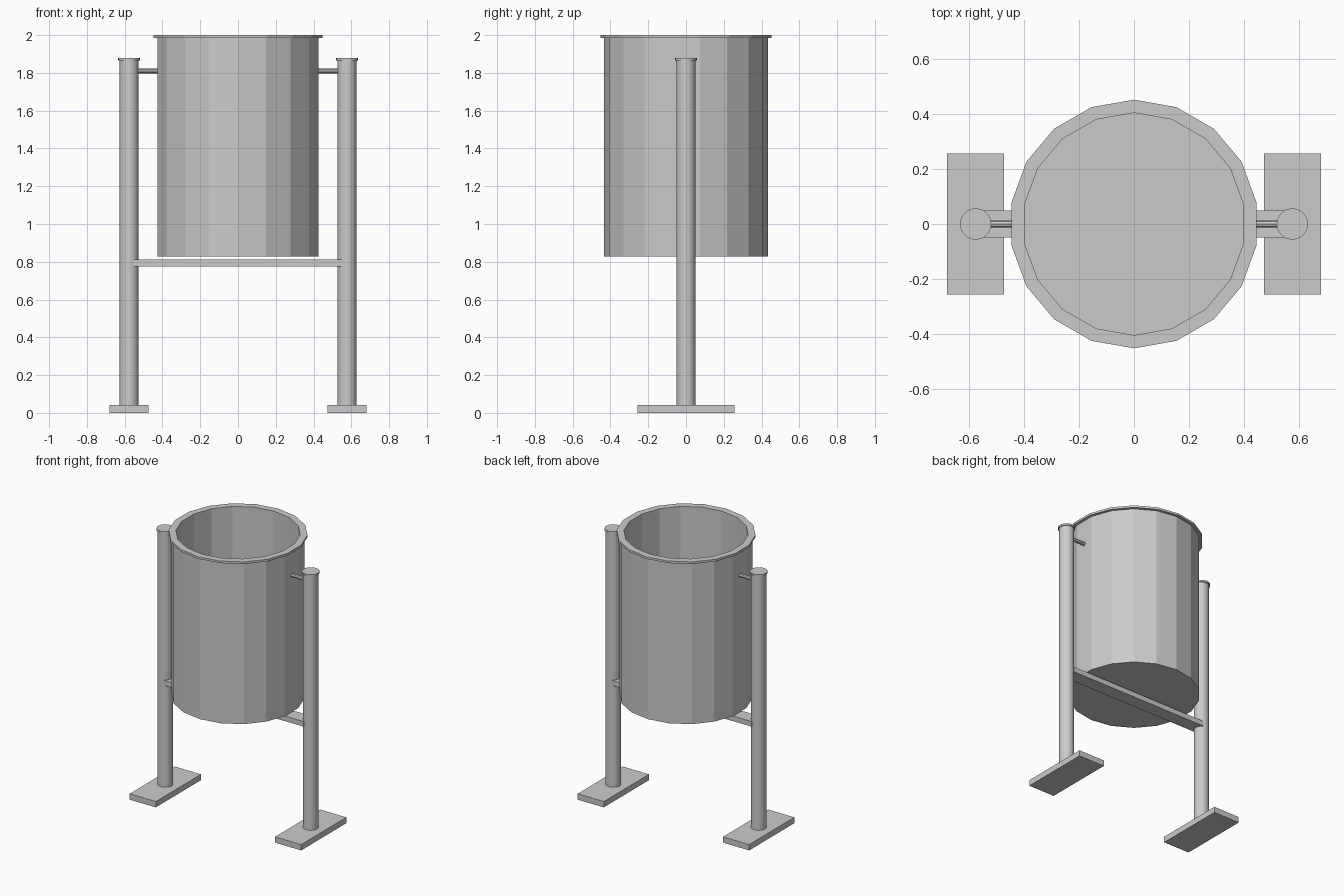
import bpy, bmesh, math

if "Cube" in bpy.data.objects:
    bpy.data.objects.remove(bpy.data.objects["Cube"])


def make_object(name, bm, smooth=False):
    bmesh.ops.recalc_face_normals(bm, faces=bm.faces)
    me = bpy.data.meshes.new(name)
    bm.to_mesh(me)
    bm.free()
    ob = bpy.data.objects.new(name, me)
    bpy.context.collection.objects.link(ob)
    if smooth:
        bpy.ops.object.select_all(action='DESELECT')
        ob.select_set(True)
        bpy.context.view_layer.objects.active = ob
        bpy.ops.object.shade_smooth_by_angle(angle=math.radians(35))
    return ob


def lathe(name, profile, sides, x=0, smooth=False):
    """Revolve (radius, z) points about z; the open ends are capped."""
    bm = bmesh.new()
    rings = []
    for r, z in profile:
        angles = [math.pi / 2 + math.tau * i / sides for i in range(sides)]
        rings.append([bm.verts.new((x + r * math.cos(a), r * math.sin(a), z)) for a in angles])
    for a, b in zip(rings, rings[1:]):
        for i in range(sides):
            j = (i + 1) % sides
            bm.faces.new((a[i], a[j], b[j], b[i]))
    bm.faces.new(rings[0])
    bm.faces.new(rings[-1])
    return make_object(name, bm, smooth)


def box(name, lo, hi):
    bm = bmesh.new()
    bmesh.ops.create_cube(bm, size=1)
    for v in bm.verts:
        v.co = [(l + h) / 2 + c * (h - l) for l, h, c in zip(lo, hi, v.co)]
    return make_object(name, bm)


# Open bin with outer lip, inner wall and floor
lathe("bin_shell", [(0.433, 0.827), (0.433, 1.985), (0.453, 1.985), (0.453, 2.0),
                    (0.405, 2.0), (0.405, 0.85)], 18)

# Flat bar under the bin
box("cross_bar", (-0.553, -0.049, 0.775), (0.553, 0.049, 0.812))

# Each side: foot plate, post with cap, pivot pin
POST_X = 0.577
for side, s in (("left", -1), ("right", 1)):
    x = s * POST_X
    box(side + "_foot_plate", (x - 0.104, -0.256, 0), (x + 0.104, 0.256, 0.042))
    lathe(side + "_post", [(0.05, 0.04), (0.05, 1.868)], 24, x, True)
    lathe(side + "_post_cap", [(0.057, 1.866), (0.057, 1.879)], 24, x, True)

    pin = lathe(side + "_pivot_pin", [(0.013, -0.075), (0.013, 0.075)], 8)
    pin.rotation_euler = (0, math.pi / 2, 0)
    pin.location = (s * 0.485, 0, 1.81)
